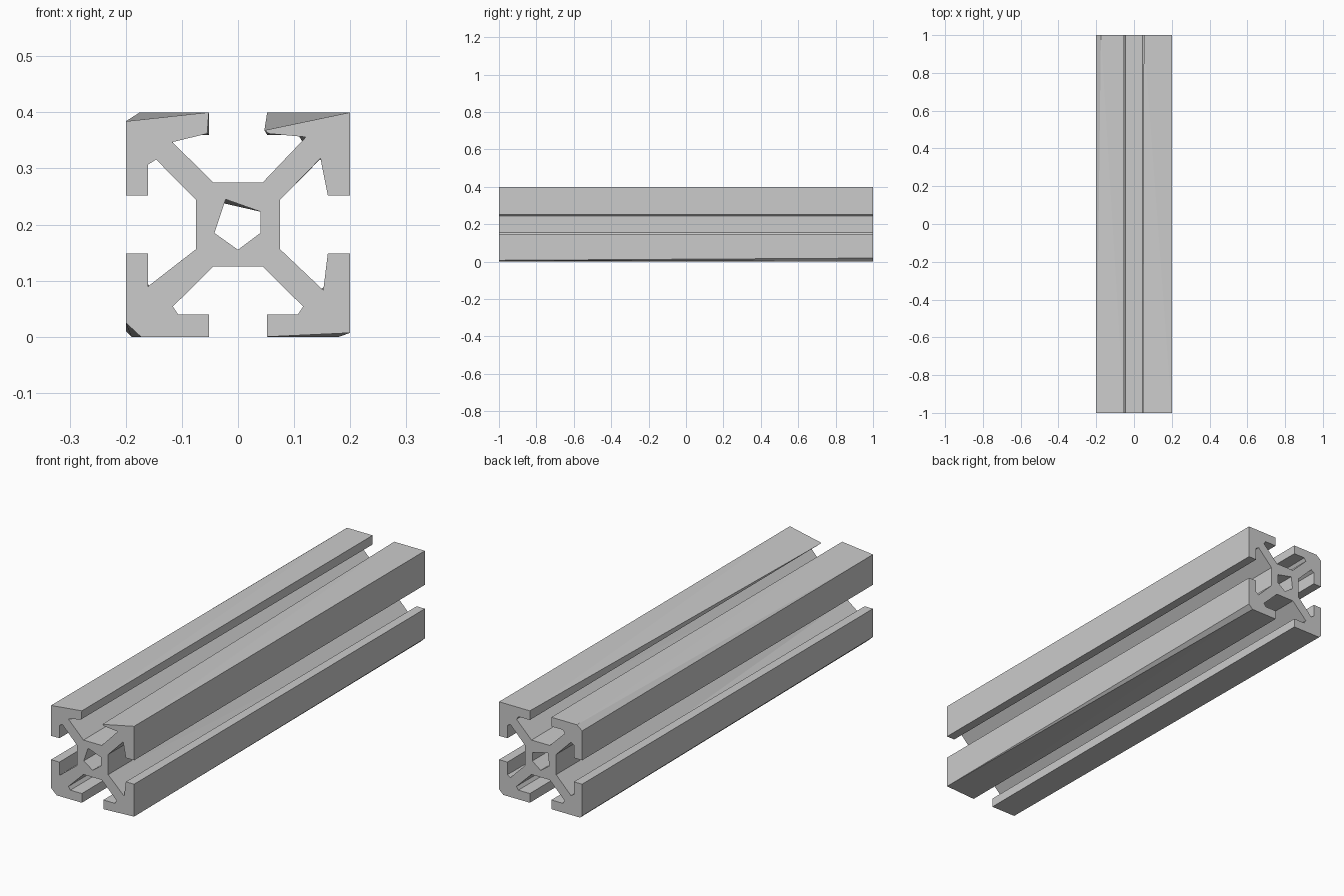
import bpy
import bmesh

cube = bpy.data.objects.get("Cube")
if cube:
    bpy.data.objects.remove(cube, do_unlink=True)

HEIGHT = 0.2   # centre of the section above the ground
NAMES = ["core", "web", "nook", "lip_in", "lip_out", "corner"]

# One half of a clean corner arm, measured from the section centre
HALF = dict(core=(.044, .075), web=(.116, .146), nook=(.107, .16),
            lip_in=(.052, .16), lip_out=(.052, .2), corner=(.2, .2))

# Worn or chamfered points: "flat" faces up or down, "side" faces left or right
FRONT = {
    "top_left": {"flat lip_out": (.047, .168), "flat lip_in": (.055, .162),
                 "flat nook": (.121, .156), "flat web": (.121, .156),
                 "side nook": (.147, .118), "side web": (.147, .118)},
    "top_right": {"flat corner": (.2, .184), "side corner": (.2, .184),
                  "flat lip_in": (.055, .162),
                  "flat nook": (.117, .147), "flat web": (.117, .147)},
    "bottom_right": {"flat corner": (.173, .2), "side corner": (.2, .175),
                     "side nook": (.16, .11), "side web": (.16, .11)},
    "bottom_left": {"flat corner": (.2, .193), "side corner": (.2, .193),
                    "side nook": (.152, .117), "side web": (.152, .117)},
}
BACK = {
    "top_left": {},
    "top_right": {"flat corner": (.175, .2), "side corner": (.2, .18)},
    "bottom_right": {"flat corner": (.19, .2), "side corner": (.2, .19)},
    "bottom_left": {"flat corner": (.18, .2), "side corner": (.2, .181)},
}
SIGNS = {"top_left": (1, 1), "top_right": (-1, 1),
         "bottom_right": (-1, -1), "bottom_left": (1, -1)}

# Central bore at each end
BORE_FRONT = [(-.022, .045), (.04, .023), (.04, -.015), (0, -.045), (-.042, -.015)]
BORE_BACK = [(-.035, .04), (.04, .023), (.04, -.015), (0, -.045), (-.042, -.015)]


def corner_path(changes, sx, sz):
    """Outline of one arm, running anticlockwise."""
    flat = [changes.get("flat " + n, HALF[n]) for n in NAMES]
    side = [changes.get("side " + n, HALF[n][::-1]) for n in NAMES]
    path = flat + side[::-1]
    if sx * sz > 0:
        path.reverse()
    return [(x * sx, z * sz) for x, z in path]


def outline(end):
    return [p for name, signs in SIGNS.items()
            for p in corner_path(end[name], *signs)]


def loft(bm, front, back):
    """Skin two matching loops along the length."""
    a = [bm.verts.new((x, -1, z + HEIGHT)) for x, z in front]
    b = [bm.verts.new((x, 1, z + HEIGHT)) for x, z in back]
    for i in range(len(a)):
        j = (i + 1) % len(a)
        bm.faces.new((a[i], a[j], b[j], b[i]))


# Slotted beam with hollow core
bm = bmesh.new()
loft(bm, outline(FRONT), outline(BACK))
loft(bm, BORE_FRONT, BORE_BACK)
bmesh.ops.triangulate(bm, faces=bm.faces[:], quad_method='SHORT_EDGE')
bmesh.ops.remove_doubles(bm, verts=bm.verts[:], dist=0.0001)

# End caps around the bore
for end in (-1, 1):
    rim = [e for e in bm.edges
           if e.is_boundary and all(v.co.y * end > 0.9 for v in e.verts)]
    bmesh.ops.triangle_fill(bm, edges=rim, use_beauty=True)
bmesh.ops.recalc_face_normals(bm, faces=bm.faces[:])

mesh = bpy.data.meshes.new("slotted_beam")
bm.to_mesh(mesh)
bm.free()
beam = bpy.data.objects.new("slotted_beam", mesh)
bpy.context.collection.objects.link(beam)

# Bare metal finish
metal = bpy.data.materials.new("light_grey_metal")
metal.use_nodes = True
grey = (0.6, 0.6, 0.6, 1)
metal.diffuse_color = grey
shader = next(n for n in metal.node_tree.nodes if n.type == 'BSDF_PRINCIPLED')
shader.inputs["Base Color"].default_value = grey
mesh.materials.append(metal)
